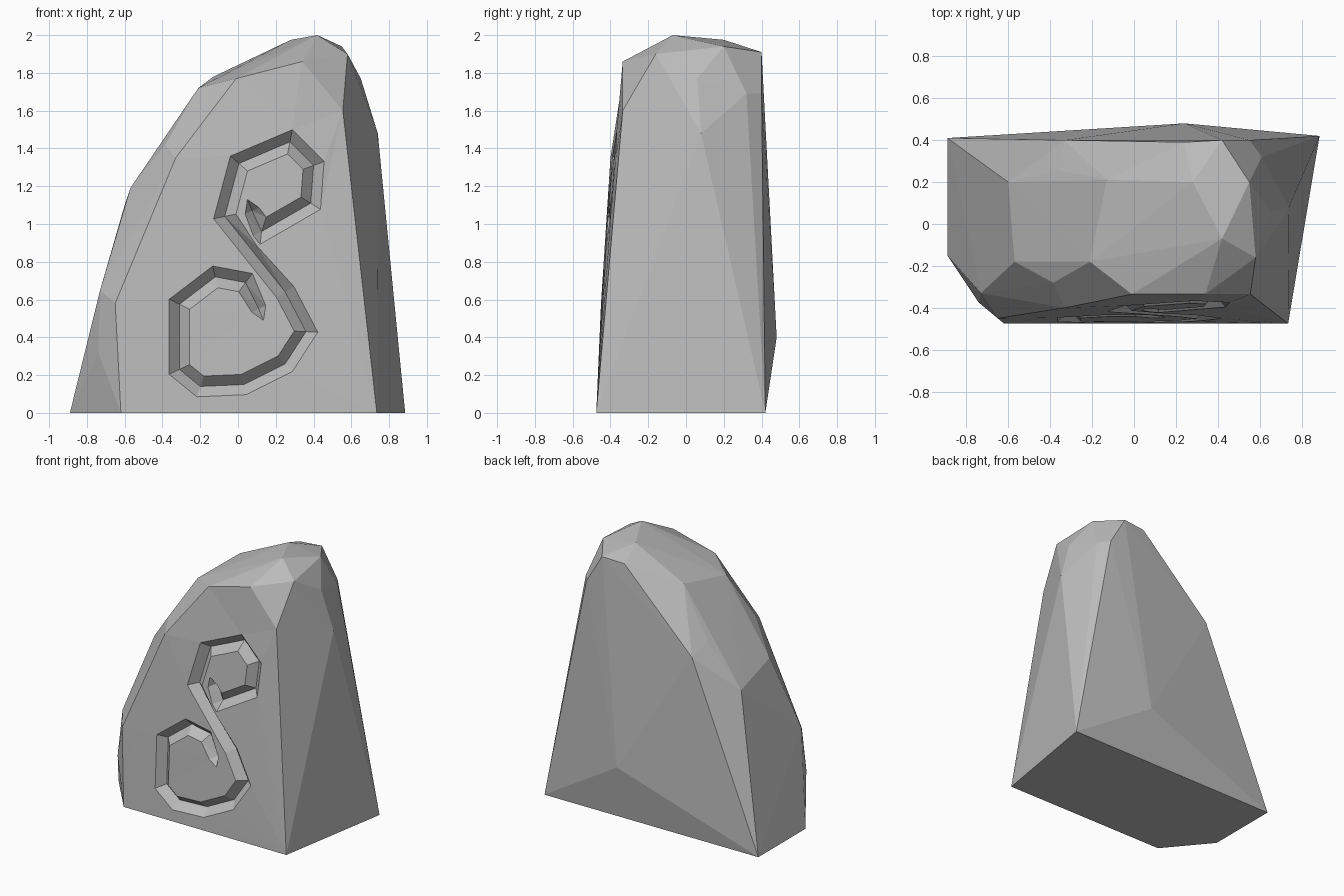
import bpy
import bmesh
from mathutils import Vector
from mathutils.bvhtree import BVHTree
from mathutils.geometry import delaunay_2d_cdt

default_cube = bpy.data.objects.get("Cube")
if default_cube:
    bpy.data.objects.remove(default_cube, do_unlink=True)


def make_material(name, colour):
    material = bpy.data.materials.new(name)
    material.use_nodes = True
    material.diffuse_color = colour
    shader = material.node_tree.nodes["Principled BSDF"]
    shader.inputs["Base Color"].default_value = colour
    return material


# Chiselled corners of the boulder, wrapped in a convex hull
foot = [(-.89, .41, 0), (-.89, -.15, 0), (-.62, -.475, 0),
        (.735, -.475, 0), (.885, .42, 0)]
front_corners = [(-.74, -.375, .32), (-.65, -.45, .58), (-.73, -.33, .65),
                 (-.33, -.4, 1.35), (-.01, -.335, 1.77), (.34, -.335, 1.86),
                 (.555, -.335, 1.6)]
left_corners = [(.58, -.16, 1.9), (.74, .08, 1.48), (.65, .06, 1.77),
                (.61, .32, 1.69)]
right_corners = [(-.6, .2, 1.1), (-.57, -.18, 1.19), (-.385, -.28, 1.42),
                 (-.21, -.18, 1.72)]
back_corners = [(.24, .48, .4), (-.33, .4, 1.35), (.55, .4, 1.69),
                (.42, .4, 1.91), (.24, .39, 1.9)]
crown = [(.42, -.07, 2), (.55, .2, 1.94), (.28, .2, 1.975),
         (-.13, .21, 1.78), (-.36, .255, 1.42)]

bm = bmesh.new()
for corner in foot + front_corners + left_corners + right_corners + back_corners + crown:
    bm.verts.new(corner)
bmesh.ops.convex_hull(bm, input=bm.verts[:])
for vert in [v for v in bm.verts if not v.link_faces]:
    bm.verts.remove(vert)
bmesh.ops.recalc_face_normals(bm, faces=bm.faces[:])
bm.normal_update()
surface = BVHTree.FromBMesh(bm)

# Centre line of the double spiral groove, as x and z on the front face
spiral = [Vector(p) for p in (
    (.05, 1.13), (.075, 1.07), (.125, .96), (.385, 1.11), (.4, 1.31),
    (.275, 1.435), (.005, 1.32), (-.07, 1.04), (.25, .64), (.36, .43),
    (.25, .26), (.03, .15), (-.2, .14), (-.31, .23), (-.31, .575),
    (-.12, .72), (.04, .69), (.11, .55), (.135, .49))]
half_width = .054
depth = .06


def mitre(i):
    """Sideways offset that keeps the groove width even around a corner."""
    before = (spiral[i] - spiral[i - 1]).normalized()
    after = (spiral[i + 1] - spiral[i]).normalized()
    along = (before + after).normalized()
    side = Vector((-along.y, along.x))
    return side * half_width / side.dot(Vector((-after.y, after.x)))


def on_front(point, sink):
    hit = surface.ray_cast(Vector((point.x, -2, point.y)), Vector((0, 1, 0)))[0]
    return bm.verts.new((point.x, hit.y + sink, point.y))


# Lift off the front face but keep its outline
front = [f for f in bm.faces if f.normal.y < -.8]
rim = list({v for f in front for v in f.verts})
rim_index = {v: i for i, v in enumerate(rim)}
links = [tuple(rim_index[v] for v in e.verts)
         for e in {e for f in front for e in f.edges}
         if sum(f in front for f in e.link_faces) == 1]
for face in front:
    bm.faces.remove(face)
for edge in [e for e in bm.edges if not e.link_faces]:
    bm.edges.remove(edge)

# Lay out the groove: a centre line with a bank on each side, pointed tips
points = [Vector((v.co.x, v.co.z)) for v in rim]
keel = set()
last = len(spiral) - 1
previous = None
for i, centre in enumerate(spiral):
    start = len(points)
    if i in (0, last):
        points.append(centre)
        ring = [start] * 3
    else:
        offset = mitre(i) * (.75 if i in (1, last - 1) else 1)
        points += [centre + offset, centre, centre - offset]
        ring = [start, start + 1, start + 2]
        keel.add(start + 1)
        links += [(start, start + 1), (start + 1, start + 2)]
    if previous:
        links += list(zip(previous, ring))
    previous = ring

# Fill the front again with the groove sunk into it
flat, _, triangles, origins, _, _ = delaunay_2d_cdt(points, links, [], 1, 1e-5)
corners = []
for point, origin in zip(flat, origins):
    source = origin[0] if origin else len(points)
    if source < len(rim):
        corners.append(rim[source])
    else:
        corners.append(on_front(point, depth if source in keel else 0))
for triangle in triangles:
    bm.faces.new([corners[k] for k in triangle])
bmesh.ops.recalc_face_normals(bm, faces=bm.faces[:])

# Finished stone
mesh = bpy.data.meshes.new("carved_boulder")
bm.to_mesh(mesh)
bm.free()
mesh.materials.append(make_material("grey stone", (0.5, 0.5, 0.5, 1)))
boulder = bpy.data.objects.new("carved_boulder", mesh)
bpy.context.collection.objects.link(boulder)
